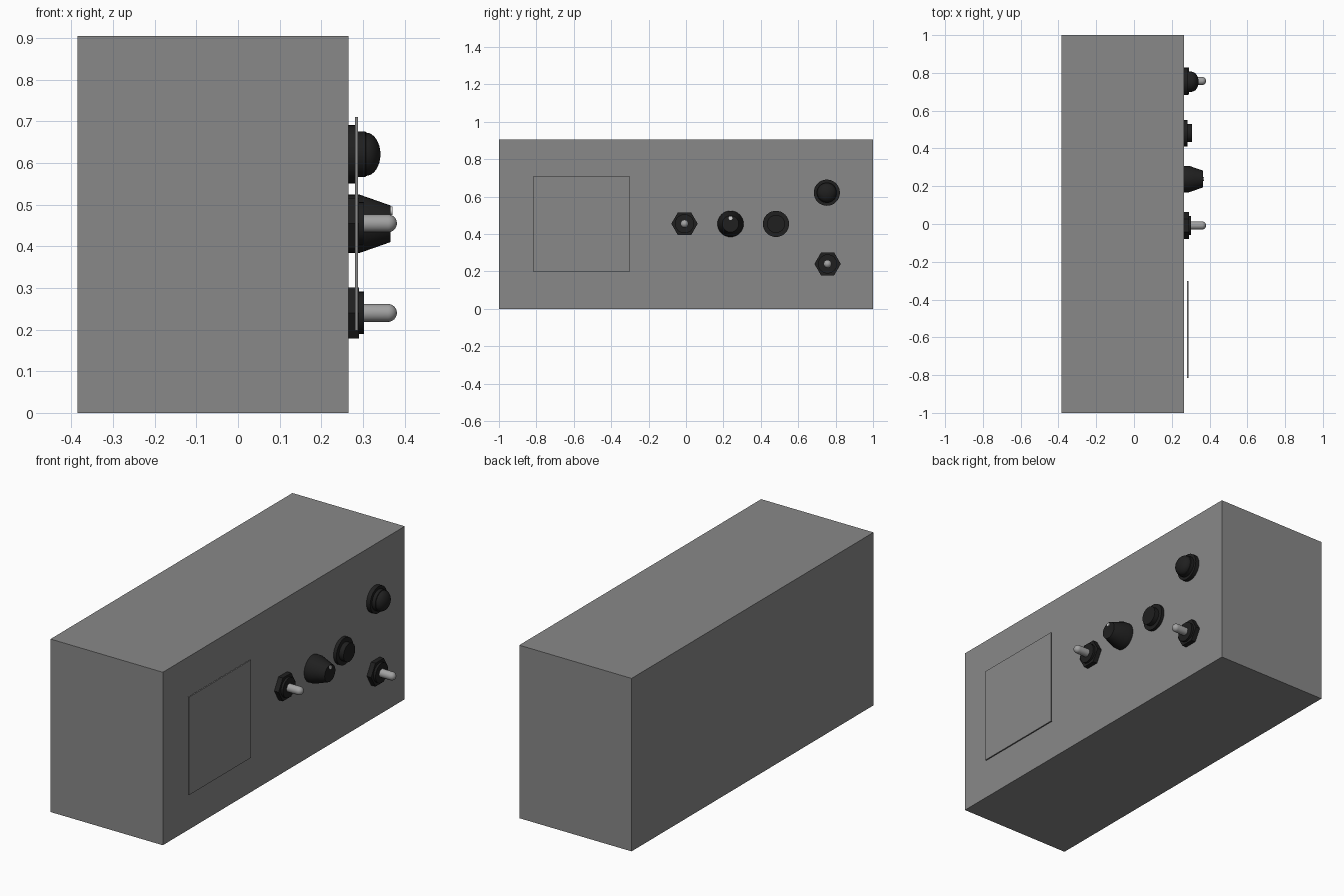
import bpy, bmesh, math
from mathutils import Vector

if "Cube" in bpy.data.objects:
    bpy.data.objects.remove(bpy.data.objects["Cube"])

FACE = 0.265  # x of the control face


def material(name, v):
    m = bpy.data.materials.new(name)
    m.diffuse_color = (v, v, v, 1)
    m.use_nodes = True
    m.node_tree.nodes["Principled BSDF"].inputs["Base Color"].default_value = m.diffuse_color
    return m


GREY = material("case grey", 0.25)
BLACK = material("control black", 0.014)
METAL = material("lever metal", 0.36)
WHITE = material("marker white", 0.65)


def finish(name, bm, mat, smooth=False):
    bmesh.ops.recalc_face_normals(bm, faces=bm.faces)
    me = bpy.data.meshes.new(name)
    bm.to_mesh(me)
    bm.free()
    me.materials.append(mat)
    ob = bpy.data.objects.new(name, me)
    bpy.context.collection.objects.link(ob)
    if smooth:
        bpy.ops.object.select_all(action='DESELECT')
        ob.select_set(True)
        bpy.context.view_layer.objects.active = ob
        bpy.ops.object.shade_smooth_by_angle(angle=math.radians(35))
    return ob


def box(name, lo, hi, mat):
    bm = bmesh.new()
    bmesh.ops.create_cube(bm, size=1)
    lo, hi = Vector(lo), Vector(hi)
    for v in bm.verts:
        v.co = (lo + hi) / 2 + v.co * (hi - lo)
    return finish(name, bm, mat)


def turned(name, y, z, profile, mat, sides=32, smooth=True):
    """Closed solid turned about an x axis; profile is (x, radius) pairs."""
    bm = bmesh.new()
    rings = []
    for x, r in profile:
        rings.append([bm.verts.new((x, y + r * math.cos(2 * math.pi * i / sides),
                                    z + r * math.sin(2 * math.pi * i / sides)))
                      for i in range(sides)])
    for a, b in zip(rings, rings[1:]):
        for i in range(sides):
            j = (i + 1) % sides
            bm.faces.new((a[i], a[j], b[j], b[i]))
    bm.faces.new(rings[0])
    bm.faces.new(rings[-1])
    return finish(name, bm, mat, smooth)


def dome(x0, r, h, steps=8):
    """Rounded end profile from radius r at x0, rising by h."""
    return [(x0 + h * math.sin(t), max(r * math.cos(t), 0.001))
            for t in (math.pi / 2 * i / steps for i in range(steps + 1))]


# Case and raised square plate
box("case", (-0.385, -1, 0), (FACE, 1, 0.905), GREY)
box("square_plate", (0.281, -0.815, 0.198), (0.288, -0.302, 0.71), GREY)

# Toggle switches: hex nut, collar and rounded lever
for n, (y, z) in enumerate([(-0.008, 0.455), (0.757, 0.24)], 1):
    turned(f"toggle_nut_{n}", y, z, [(FACE, 0.0705), (0.29, 0.0705)], BLACK, 6, False)
    turned(f"toggle_collar_{n}", y, z, [(0.288, 0.051), (0.302, 0.051)], BLACK)
    turned(f"toggle_lever_{n}", y, z, [(0.295, 0.0215)] + dome(0.36, 0.0215, 0.0215),
           METAL, 20)

# Rotary knob with marker dot
turned("rotary_knob", 0.238, 0.454,
       [(FACE, 0.07), (0.292, 0.07), (0.366, 0.044)], BLACK)
turned("knob_marker", 0.238, 0.485, [(0.355, 0.010), (0.371, 0.010)], WHITE, 16)

# Flat push button
turned("flat_button_rim", 0.481, 0.454, [(FACE, 0.07), (0.282, 0.07)], BLACK)
turned("flat_button_cap", 0.481, 0.454, [(0.28, 0.048), (0.308, 0.048)], BLACK)

# Domed button
turned("domed_button_rim", 0.753, 0.621, [(FACE, 0.07), (0.287, 0.07)], BLACK)
turned("domed_button_cap", 0.753, 0.621,
       [(0.28, 0.055), (0.306, 0.055)] + dome(0.307, 0.052, 0.035), BLACK)
